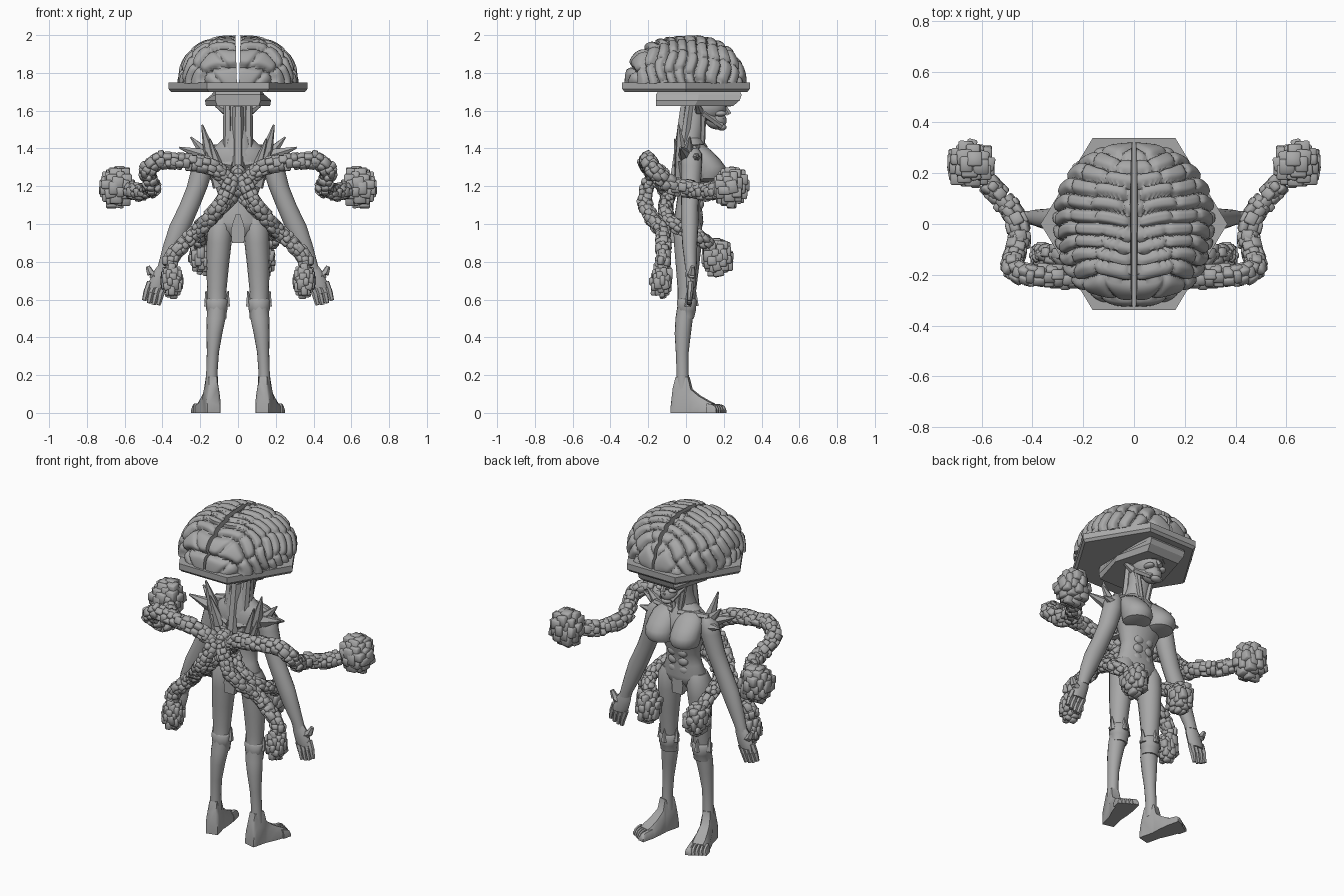
import bpy, bmesh, math, random
from mathutils import Vector, Matrix

random.seed(4)
TAU = math.tau
grey = bpy.data.materials.new("stone grey")
grey.diffuse_color = (0.39, 0.39, 0.39, 1)


def finish(name, bm, mirror=False, angle=40):
    bmesh.ops.recalc_face_normals(bm, faces=bm.faces[:])
    me = bpy.data.meshes.new(name)
    bm.to_mesh(me)
    bm.free()
    me.materials.append(grey)
    ob = bpy.data.objects.new(name, me)
    bpy.context.collection.objects.link(ob)
    bpy.ops.object.select_all(action='DESELECT')
    ob.select_set(True)
    bpy.context.view_layer.objects.active = ob
    if angle:
        bpy.ops.object.shade_smooth_by_angle(angle=math.radians(angle))
    if mirror:
        ob.modifiers.new("mirror", 'MIRROR').use_mirror_merge = False


def skin(bm, rings):
    """Join closed rings of points and cap both ends."""
    vs = [[bm.verts.new(p) for p in r] for r in rings]
    n = len(vs[0])
    for a, b in zip(vs, vs[1:]):
        for i in range(n):
            j = (i + 1) % n
            bm.faces.new((a[i], a[j], b[j], b[i]))
    bm.faces.new(vs[0])
    bm.faces.new(vs[-1])


def loft(bm, rows, n=16):
    """Rows of (x, y, z, rx, ry) as stacked ellipses."""
    skin(bm, [[(x + rx * math.cos(TAU * i / n), y + ry * math.sin(TAU * i / n), z)
               for i in range(n)] for x, y, z, rx, ry in rows])


def taper(bm, p0, p1, r0, r1, n=6):
    p0, p1 = Vector(p0), Vector(p1)
    q = (p1 - p0).to_track_quat('Z', 'Y')
    skin(bm, [[p + q @ Vector((r * math.cos(TAU * i / n), r * math.sin(TAU * i / n), 0))
               for i in range(n)] for p, r in ((p0, r0), (p1, r1))])


def ball(bm, c, r, rot=0):
    m = Matrix.Translation(c) @ Matrix.Rotation(rot, 4, 'X') @ Matrix.Diagonal((*r, 1))
    bmesh.ops.create_uvsphere(bm, u_segments=18, v_segments=12, radius=1, matrix=m)


def block(bm, c, size, q=Matrix.Identity(3)):
    m = Matrix.Translation(c) @ q.to_4x4() @ Matrix.Diagonal((*size, 1))
    bmesh.ops.create_cube(bm, size=1, matrix=m)


# Brain: one hemisphere with crosswise folds, mirrored, split by a wedge
bm = bmesh.new()
rings = []
for k in range(41):
    ph = (math.pi / 2 - 0.02) * k / 40
    ring = []
    for i in range(141):
        th = -math.pi / 2 + math.pi * i / 140
        c = math.cos(ph) ** 0.82
        x = 0.315 * c * max(math.cos(th), 0) ** 0.85
        y = 0.325 * c * math.sin(th)
        z = 0.25 * math.sin(ph) ** 0.95
        wob = 0.7 * math.sin(19 * x + 9 * z) + 0.6 * math.sin(31 * z + 8 * y)
        fold = 54 * y + wob
        cut = (1 - abs(math.sin(fold))) ** 2
        lobe = math.sin(7.3 * math.floor(fold / math.pi)) * 0.012
        cross = (1 - abs(math.sin(20 * (x + 0.8 * (0.25 - z)) + 3 * lobe / .012))) ** 4
        s = 1.0 - 0.09 * cut - 0.05 * cross + lobe * (1 - cut)
        ring.append((0.006 + 0.03 * z + x * s, y * s, 1.745 + z * (s + .02)))
    rings.append(ring)
skin(bm, rings)
finish("brain_half", bm, True, 45)


# Hexagonal tray and the smaller brim below it
def hexagon(ax, bx, y0, y1, z):
    ym = (y0 + y1) / 2
    return [(ax, ym, z), (bx, y1, z), (-bx, y1, z), (-ax, ym, z), (-bx, y0, z), (bx, y0, z)]


bm = bmesh.new()
skin(bm, [hexagon(.355, .155, -.325, .325, 1.70), hexagon(.368, .163, -.338, .338, 1.715),
          hexagon(.368, .163, -.338, .338, 1.75)])
finish("head_tray", bm, angle=0)
bm = bmesh.new()
skin(bm, [hexagon(.17, .11, -.16, .25, 1.625), hexagon(.175, .12, -.16, .285, 1.655),
          hexagon(.14, .12, -.16, .295, 1.685), hexagon(.12, .12, -.14, .28, 1.71)])
finish("brow_brim", bm, angle=0)

# Head: skull, cheeks, jaw, nose and teeth
bm = bmesh.new()
ball(bm, (0, .11, 1.62), (.078, .105, .08))
ball(bm, (0, .155, 1.555), (.052, .062, .052), -.5)
taper(bm, (0, .2, 1.63), (0, .228, 1.58), .012, .016)
for s in (-1, 1):
    ball(bm, (s * .042, .18, 1.585), (.025, .035, .016))
    taper(bm, (s * .06, .09, 1.59), (s * .03, .19, 1.518), .02, .016)
    taper(bm, (s * .065, .07, 1.6), (s * .115, .06, 1.63), .025, .012)
    taper(bm, (0, .23, 1.635), (s * .07, .18, 1.64), .016, .016)
ball(bm, (0, .19, 1.512), (.034, .025, .018))
for i in range(6):
    x, y = (i - 2.5) * .012, .212 - abs(i - 2.5) * .006
    taper(bm, (x, y, 1.562), (x, y + .002, 1.54), .006, .002, 4)
finish("head", bm)

# Neck with tendons and spine
bm = bmesh.new()
loft(bm, [(0, .015, 1.36, .1, .075), (0, .02, 1.45, .078, .066),
          (0, .042, 1.53, .066, .06), (0, .06, 1.65, .07, .065)])
for s in (-1, 1):
    taper(bm, (s * .055, -.03, 1.28), (s * .055, .02, 1.64), .028, .022)
    taper(bm, (s * .02, .085, 1.42), (s * .055, .09, 1.6), .016, .018)
taper(bm, (0, -.055, 1.22), (0, -.005, 1.62), .036, .028)
finish("neck", bm)

# Torso
bm = bmesh.new()
loft(bm, [(0, .01, .93, .05, .04), (0, .01, .97, .13, .072), (0, .012, 1.01, .142, .08),
          (0, .015, 1.08, .112, .07), (0, .025, 1.15, .103, .07), (0, .04, 1.24, .135, .09),
          (0, .045, 1.32, .165, .1), (0, .035, 1.38, .165, .088), (0, .03, 1.42, .11, .07),
          (0, .03, 1.46, .07, .05)], 24)
# chest: flat below, sloping up to the collar
for s in (-1, 1):
    loft(bm, [(s * .075, .1, 1.225, .05, .05), (s * .08, .12, 1.24, .078, .078),
              (s * .083, .127, 1.27, .086, .088), (s * .084, .122, 1.305, .087, .086),
              (s * .083, .1, 1.345, .084, .078), (s * .08, .075, 1.385, .076, .064),
              (s * .07, .05, 1.42, .05, .045)], 20)
    taper(bm, (s * .015, .095, 1.41), (s * .18, .04, 1.4), .02, .018)
    for i in range(3):
        ball(bm, (s * .032, .067 + .006 * i, 1.05 + i * .055), (.034, .022, .03))
        taper(bm, (s * .03, -.045, 1.2 + i * .055), (s * .13, -.01, 1.22 + i * .055), .022, .014)
finish("torso", bm)

# Pelvis plates, front and back
bm = bmesh.new()
for y in (-.07, .07):
    skin(bm, [[(w, y - .015, z), (w, y + .015, z), (-w, y + .015, z), (-w, y - .015, z)]
              for z, w in ((.9, .032), (.96, .038), (1.0, .03), (1.05, .012))])
block(bm, (0, 0, .94), (.07, .12, .06))
finish("pelvis_plates", bm)

# Shoulder blades and spikes
bm = bmesh.new()
for a, b, r in (((.14, -.02, 1.34), (.19, -.04, 1.525), .042), ((.1, -.03, 1.28), (.15, -.06, 1.45), .036),
                ((.17, .0, 1.36), (.31, -.03, 1.405), .042), ((.17, .01, 1.37), (.25, .02, 1.46), .036),
                ((.18, .05, 1.35), (.27, .06, 1.36), .035), ((.1, -.03, 1.2), (.17, -.05, 1.38), .036)):
    taper(bm, a, b, r, .005)
finish("shoulder_spikes", bm, True)

# Arms
bm = bmesh.new()
loft(bm, [(.165, .03, 1.4, .03, .035), (.178, .03, 1.37, .05, .055), (.185, .03, 1.31, .058, .056),
          (.215, .025, 1.2, .055, .052), (.255, .02, 1.1, .055, .046), (.305, .02, .99, .058, .045),
          (.345, .02, .89, .05, .04), (.385, .025, .79, .036, .032), (.395, .025, .76, .036, .03)])
finish("arm", bm, True)

# Hands
bm = bmesh.new()
loft(bm, [(.39, .025, .78, .034, .026), (.405, .025, .74, .048, .028),
          (.425, .025, .68, .052, .027), (.432, .025, .66, .046, .024)], 10)
for i in range(4):
    x, z = .39 + i * .025, .67 + i * .008
    mid = (x + .019, .022, z - .05)
    taper(bm, (x, .025, z), mid, .0175, .0165)
    taper(bm, mid, (x + .032, .018, z - .108 + abs(i - 1.5) * .006), .0165, .012)
taper(bm, (.41, .025, .71), (.46, .03, .735), .026, .022)
taper(bm, (.46, .03, .735), (.478, .035, .775), .022, .012)
finish("hand", bm, True)

# Legs
bm = bmesh.new()
loft(bm, [(.08, .01, 1.03, .06, .06), (.095, .01, .98, .07, .076), (.1, .01, .9, .066, .074),
          (.108, .008, .78, .06, .062), (.112, .005, .66, .052, .05), (.112, .0, .57, .048, .045),
          (.116, -.01, .5, .05, .046), (.125, -.017, .42, .042, .043), (.133, -.02, .32, .032, .034),
          (.138, -.018, .22, .03, .032), (.14, -.018, .12, .035, .035)])
finish("leg", bm, True)

# Knee guards
bm = bmesh.new()
loft(bm, [(.112, .002, .5, .05, .042), (.112, .004, .54, .053, .05), (.112, .004, .545, .056, .052),
          (.112, .004, .595, .06, .054), (.112, .004, .605, .05, .048)], 10)
for x, y in ((.06, .01), (.162, .01), (.112, .05)):
    taper(bm, (x, y, .565), (x + (x - .112) * .15, y, .645), .02, .004)
finish("knee_guard", bm, True)

# Feet: lofted along their length, with toes, turned outwards
bm = bmesh.new()
foot = ((-.06, .034, .06), (-.052, .037, .13), (-.036, .037, .19), (.03, .036, .19),
        (.046, .04, .125), (.09, .048, .09), (.14, .054, .062), (.165, .05, .05))
skin(bm, [[(-w, y, 0), (w, y, 0), (w, y, h * .55), (w * .6, y, h), (-w * .6, y, h),
           (-w, y, h * .55)] for y, w, h in foot])
for i in range(5):
    r = .019 if i == 0 else .0125
    x, tip = -.036 + i * .0205 + (.004 if i else 0), .222 - i * .007
    skin(bm, [[(x - r, y, 0), (x + r, y, 0), (x + r, y, h * .6), (x + r * .5, y, h),
               (x - r * .5, y, h), (x - r, y, h * .6)]
              for y, h in ((.14, .05), (tip - .025, .045), (tip - .008, .036), (tip, .02))])
bmesh.ops.rotate(bm, verts=bm.verts[:], cent=(0, 0, 0), matrix=Matrix.Rotation(-.24, 3, 'Z'))
bmesh.ops.translate(bm, verts=bm.verts[:], vec=(.142, -.015, 0))
finish("foot", bm, True)


# Tentacles: cobbled blocks along a smooth path, ending in a knot of blocks
def tentacle(name, pts, r, knot, mirror=True, sx=1):
    bm = bmesh.new()
    P = [Vector((p[0] * sx, p[1], p[2])) for p in pts]
    P = [2 * P[0] - P[1]] + P + [2 * P[-1] - P[-2]]
    path = []
    for a, b, c, d in zip(P, P[1:], P[2:], P[3:]):
        m = max(2, round((c - b).length / .03))
        for i in range(m):
            t = i / m
            path.append(.5 * (2 * b + (c - a) * t + (2 * a - 5 * b + 4 * c - d) * t * t
                              + (3 * b - a - 3 * c + d) * t ** 3))
    for k in range(len(path) - 1):
        p, d = path[k], path[k + 1] - path[k]
        q = d.to_track_quat('Z', 'Y').to_matrix()
        block(bm, p, (r, r, .045), q)
        for i in range(5):
            a = TAU * (i + .5 * (k % 2)) / 5 + random.uniform(-.25, .25)
            off = Vector((math.cos(a), math.sin(a), 0)) * r * random.uniform(.55, .75)
            off.z = random.uniform(-.01, .01)
            size = [r * random.uniform(.7, 1), r * random.uniform(.8, 1.15), random.uniform(.03, .05)]
            block(bm, p + q @ off, size, q @ Matrix.Rotation(a + random.uniform(-.3, .3), 3, 'Z'))
    c, rad = Vector(knot[:3]), Vector(knot[3:])
    c.x *= sx
    block(bm, c, rad * 1.1)
    for i in range(44):
        h = 1 - 2 * (i + .5) / 44
        a = 2.4 * i
        w = math.sqrt(1 - h * h)
        o = Vector((w * math.cos(a) * rad.x, w * math.sin(a) * rad.y, h * rad.z)) * random.uniform(.62, .82)
        size = [rad[j] * random.uniform(.4, .68) for j in range(3)]
        block(bm, c + o, size, Matrix.Rotation(random.uniform(-.25, .25), 3, random.choice('XYZ')))
    bmesh.ops.bevel(bm, geom=bm.edges[:], offset=.006, segments=1, affect='EDGES')
    finish(name, bm, mirror, 50)


tentacle("upper_tentacle", [(.01, -.1, 1.18), (.07, -.16, 1.25), (.17, -.2, 1.31), (.3, -.205, 1.33),
                            (.42, -.2, 1.335), (.48, -.165, 1.28), (.455, -.075, 1.205),
                            (.465, .02, 1.185), (.53, .11, 1.17), (.61, .19, 1.19)],
         .041, (.645, .235, 1.195, .094, .097, .11))
tentacle("lower_tentacle", [(.0, -.13, 1.27), (.04, -.2, 1.21), (.09, -.215, 1.11), (.15, -.18, 1.03),
                            (.22, -.125, .96), (.3, -.12, .88), (.352, -.12, .82), (.358, -.13, .74)],
         .037, (.35, -.13, .7, .064, .06, .092))
hip = [(.02, -.09, 1.16), (.09, -.11, 1.08), (.16, -.09, 1.02), (.2, -.03, .98), (.205, .05, .94)]
tentacle("left_hip_tentacle", hip + [(.2, .11, .9), (.195, .15, .86)], .035,
         (.192, .165, .83, .068, .085, .098), False, -1)
tentacle("right_hip_tentacle", hip + [(.175, .11, .9), (.14, .15, .86)], .035,
         (.135, .165, .82, .068, .085, .098), False)
